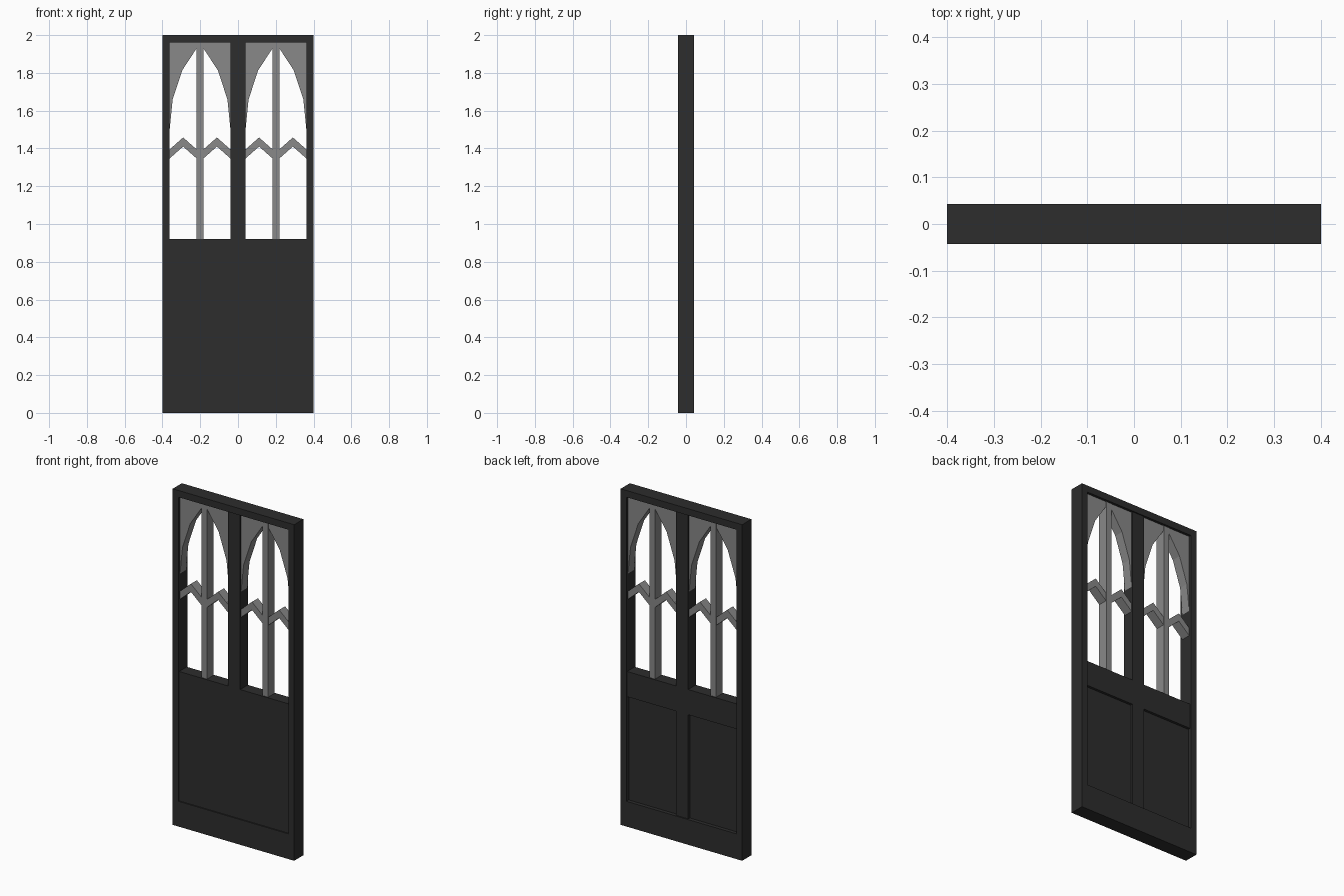
import bpy, bmesh
from mathutils import Vector

if "Cube" in bpy.data.objects:
    bpy.data.objects.remove(bpy.data.objects["Cube"])


def material(name, value):
    m = bpy.data.materials.new(name)
    m.diffuse_color = (value, value, value, 1)
    m.use_nodes = True
    m.node_tree.nodes["Principled BSDF"].inputs["Base Color"].default_value = m.diffuse_color
    return m


dark = material("dark charcoal", 0.026)
grey = material("mid grey", 0.246)


def prism(name, polygons, y0, y1, mat):
    """Extrude front-view (x, z) polygons from y0 to y1."""
    bm = bmesh.new()
    for poly in polygons:
        bm.faces.new([bm.verts.new((x, y0, z)) for x, z in poly])
    bmesh.ops.remove_doubles(bm, verts=bm.verts[:], dist=1e-5)
    ext = bmesh.ops.extrude_face_region(bm, geom=bm.faces[:])
    moved = [g for g in ext["geom"] if isinstance(g, bmesh.types.BMVert)]
    bmesh.ops.translate(bm, verts=moved, vec=Vector((0, y1 - y0, 0)))
    bmesh.ops.recalc_face_normals(bm, faces=bm.faces[:])
    mesh = bpy.data.meshes.new(name)
    bm.to_mesh(mesh)
    bm.free()
    mesh.materials.append(mat)
    ob = bpy.data.objects.new(name, mesh)
    bpy.context.collection.objects.link(ob)
    return ob


W, H, T = 0.4, 2.0, 0.043            # half width, height, half thickness
IN, MUL = 0.362, 0.04                # opening edge, half mullion
BOT, LOCK, SILL, TOP = 0.15, 0.77, 0.92, 1.96
REC, PANEL = 0.036, 0.021            # recessed faces

# Outer frame: ring of stiles and rails
outer = [(-W, 0), (W, 0), (W, H), (-W, H)]
inner = [(-IN, BOT), (IN, BOT), (IN, TOP), (-IN, TOP)]
prism("outer_frame",
      [[outer[i], outer[(i + 1) % 4], inner[(i + 1) % 4], inner[i]] for i in range(4)],
      -T, T, dark)

# Front panel with the centre mullion rising from it
prism("front_panel_and_mullion",
      [[(-IN, BOT), (IN, BOT), (IN, SILL), (MUL, SILL), (MUL, TOP),
        (-MUL, TOP), (-MUL, SILL), (-IN, SILL)]], -REC, PANEL, dark)

# Back mullion and lock rail, leaving two sunk panels
half = [(MUL, BOT), (MUL, LOCK), (IN, LOCK), (IN, SILL), (MUL, SILL), (MUL, TOP)]
prism("back_mullion_and_lock_rail",
      [half + [(-x, z) for x, z in reversed(half)]], PANEL, REC, dark)

# Gothic window tracery, one set in each opening
BAR = 0.018
HALF = (IN - MUL) / 2
arch = [(HALF, 1.50), (0.145, 1.66), (0.094, 1.814), (BAR, 1.93)]
for side, cx in (("left", -(IN + MUL) / 2), ("right", (IN + MUL) / 2)):
    prism(side + "_window_bar",
          [[(cx - BAR, SILL), (cx + BAR, SILL), (cx + BAR, TOP), (cx - BAR, TOP)]],
          -0.03, 0.03, grey)
    for part, s in (("outer", -1), ("inner", 1)):
        spandrel = arch + [(BAR, TOP), (HALF, TOP)]
        prism(f"{side}_arch_{part}",
              [[(cx + s * x, z) for x, z in spandrel]], -0.028, 0.028, grey)
        mid = (BAR + HALF) / 2
        low = [(BAR, 1.347), (mid, 1.41), (HALF, 1.347)]
        chevron = low + [(x, z + 0.048) for x, z in reversed(low)]
        prism(f"{side}_chevron_{part}",
              [[(cx + s * x, z) for x, z in chevron]], -0.028, 0.028, grey)
